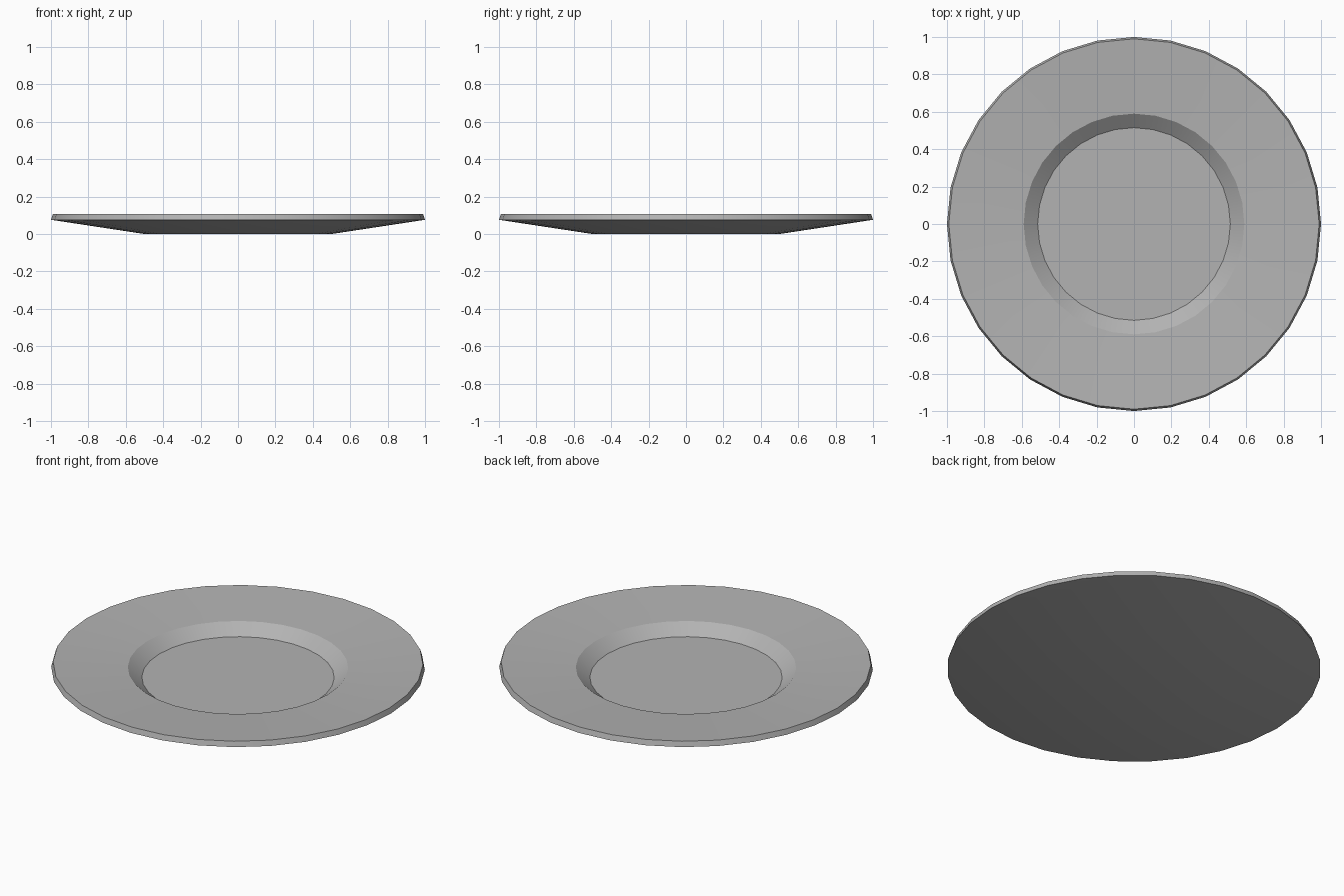
import bpy, bmesh
from math import cos, sin, tau, radians

if "Cube" in bpy.data.objects:
    bpy.data.objects.remove(bpy.data.objects["Cube"])

SIDES = 32
# Profile (radius, z): foot, outer edge, rim, lip of the well, well floor
PROFILE = [(0.50, 0.0), (1.0, 0.076), (0.99, 0.106), (0.59, 0.08), (0.515, 0.022)]

bm = bmesh.new()
rings = [[bm.verts.new((r * cos(tau * i / SIDES), r * sin(tau * i / SIDES), z))
          for i in range(SIDES)] for r, z in PROFILE]

# Walls between neighbouring rings
for a, b in zip(rings, rings[1:]):
    for i in range(SIDES):
        j = (i + 1) % SIDES
        bm.faces.new((a[i], a[j], b[j], b[i]))

# Underside and well floor
bm.faces.new(rings[0][::-1])
bm.faces.new(rings[-1])
bmesh.ops.recalc_face_normals(bm, faces=bm.faces)

mesh = bpy.data.meshes.new("plate")
bm.to_mesh(mesh)
bm.free()
plate = bpy.data.objects.new("plate", mesh)
bpy.context.collection.objects.link(plate)

# Mid-grey glaze
glaze = bpy.data.materials.new("grey_glaze")
glaze.diffuse_color = (0.45, 0.45, 0.45, 1)
glaze.use_nodes = True
glaze.node_tree.nodes["Principled BSDF"].inputs["Base Color"].default_value = glaze.diffuse_color
mesh.materials.append(glaze)

# Smooth round the plate, sharp at the rim and well
bpy.context.view_layer.objects.active = plate
plate.select_set(True)
bpy.ops.object.shade_smooth_by_angle(angle=radians(30))
